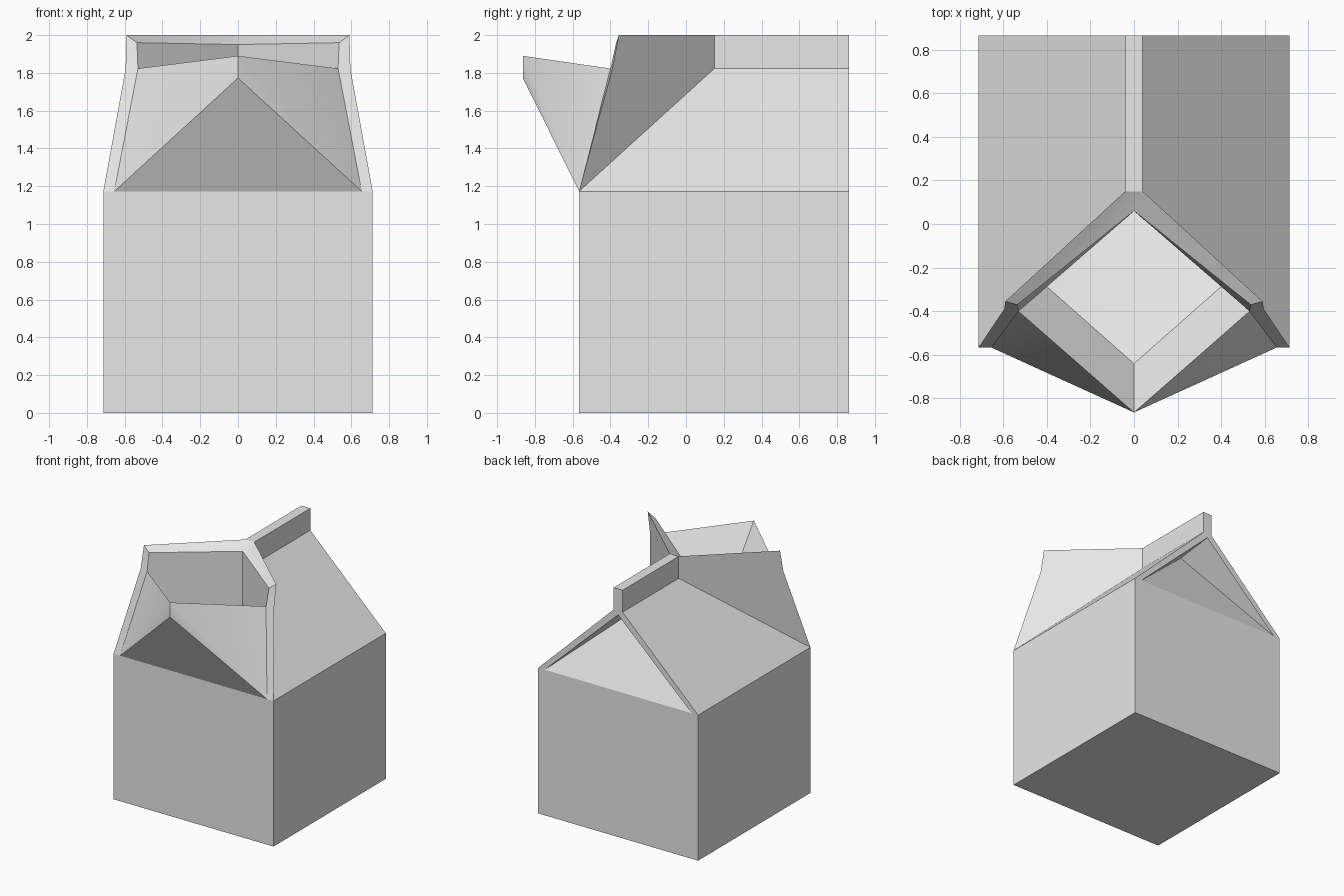
import bpy, bmesh
from mathutils import Vector

old = bpy.data.objects.get("Cube")
if old:
    bpy.data.objects.remove(old, do_unlink=True)

# Single card colour
card = bpy.data.materials.new("light_grey_card")
card.use_nodes = True
grey = (0.8, 0.8, 0.8, 1)
card.diffuse_color = grey
card.node_tree.nodes["Principled BSDF"].inputs["Base Color"].default_value = grey

# Main dimensions
W, FRONT, BACK = 0.713, -0.566, 0.864
EAVE, SEAM, TOP = 1.173, 1.823, 2.0
INNER = 0.655          # half width inside the card edge
T = 0.04               # half thickness of the ridge seam
FORK = 0.15            # where the seam splits open


def finish(bm, name):
    mesh = bpy.data.meshes.new(name)
    bm.to_mesh(mesh)
    bm.free()
    obj = bpy.data.objects.new(name, mesh)
    bpy.context.collection.objects.link(obj)
    mesh.materials.append(card)
    return obj


# Square body
bm = bmesh.new()
bmesh.ops.create_cube(bm, size=1)
for v in bm.verts:
    v.co = Vector((v.co.x * 2 * W,
                   FRONT if v.co.y < 0 else BACK,
                   EAVE if v.co.z > 0 else 0))
finish(bm, "carton_body")

# Named corners of the folded top, left half
P = {
    "eave_back": (W, BACK, EAVE), "eave_front": (W, FRONT, EAVE),
    "ridge_back": (T, BACK, SEAM), "ridge_fork": (T, FORK, SEAM),
    "seam_back": (T, BACK, TOP), "seam_fork": (T, FORK, TOP),
    "mid_back": (0, BACK, TOP), "mid_fork": (0, FORK, TOP),
    "gable_peak": (0, BACK, 1.79), "gable_in": (INNER, BACK, EAVE),
    "gable_mid": (0, BACK, EAVE), "fold_peak": (0, 0.55, 1.75),
    "wing_low": (0.595, -0.39, SEAM), "wing_top": (0.59, -0.355, TOP),
    "rim_end": (0.535, -0.37, 1.96), "rim_mid": (0, 0.06, 1.95),
    "lip_end": (0.53, -0.40, SEAM), "lip_base": (INNER, FRONT, EAVE),
    "base_mid": (0, FRONT, EAVE),
    "tip_top": (0, -0.864, 1.89), "tip_low": (0, -0.864, 1.773),
    "well_front": (0, -0.64, 1.59), "well_side": (0.40, -0.287, 1.52),
    "well_back": (0, 0.06, 1.35),
}

PANELS = [
    # roof slope and ridge seam
    "eave_back ridge_back ridge_fork eave_front",
    "ridge_back seam_back seam_fork ridge_fork",
    "seam_back seam_fork mid_fork mid_back",
    "seam_fork mid_fork rim_mid",
    # tucked back gable
    "seam_back ridge_back gable_peak mid_back",
    "eave_back ridge_back gable_peak gable_in",
    "gable_in gable_peak fold_peak",
    "gable_in fold_peak gable_mid",
    # opened wing with its rim and card edge
    "ridge_fork wing_low eave_front",
    "ridge_fork seam_fork wing_top wing_low",
    "seam_fork wing_top rim_end rim_mid",
    "eave_front wing_low lip_end lip_base",
    "wing_low wing_top rim_end lip_end",
    # inside of the spout
    "rim_mid rim_end lip_end well_side well_back",
    "lip_end tip_top well_front well_side",
    "well_front well_side well_back",
    # outside of the spout
    "tip_top lip_end lip_base",
    "tip_top lip_base tip_low",
    "tip_low lip_base base_mid",
]

# Folded top: each panel on both sides, joined on the centre line
bm = bmesh.new()
for side in (1, -1):
    for panel in PANELS:
        corners = [Vector(P[n]) for n in panel.split()]
        bm.faces.new([bm.verts.new((c.x * side, c.y, c.z)) for c in corners])
bmesh.ops.remove_doubles(bm, verts=bm.verts, dist=0.0005)
bmesh.ops.dissolve_limit(bm, angle_limit=0.01, verts=bm.verts, edges=bm.edges)
bmesh.ops.recalc_face_normals(bm, faces=bm.faces)
top = finish(bm, "carton_top_with_spout")

bpy.ops.object.select_all(action='DESELECT')
top.select_set(True)
bpy.context.view_layer.objects.active = top
bpy.ops.object.shade_smooth_by_angle(angle=0.5)
